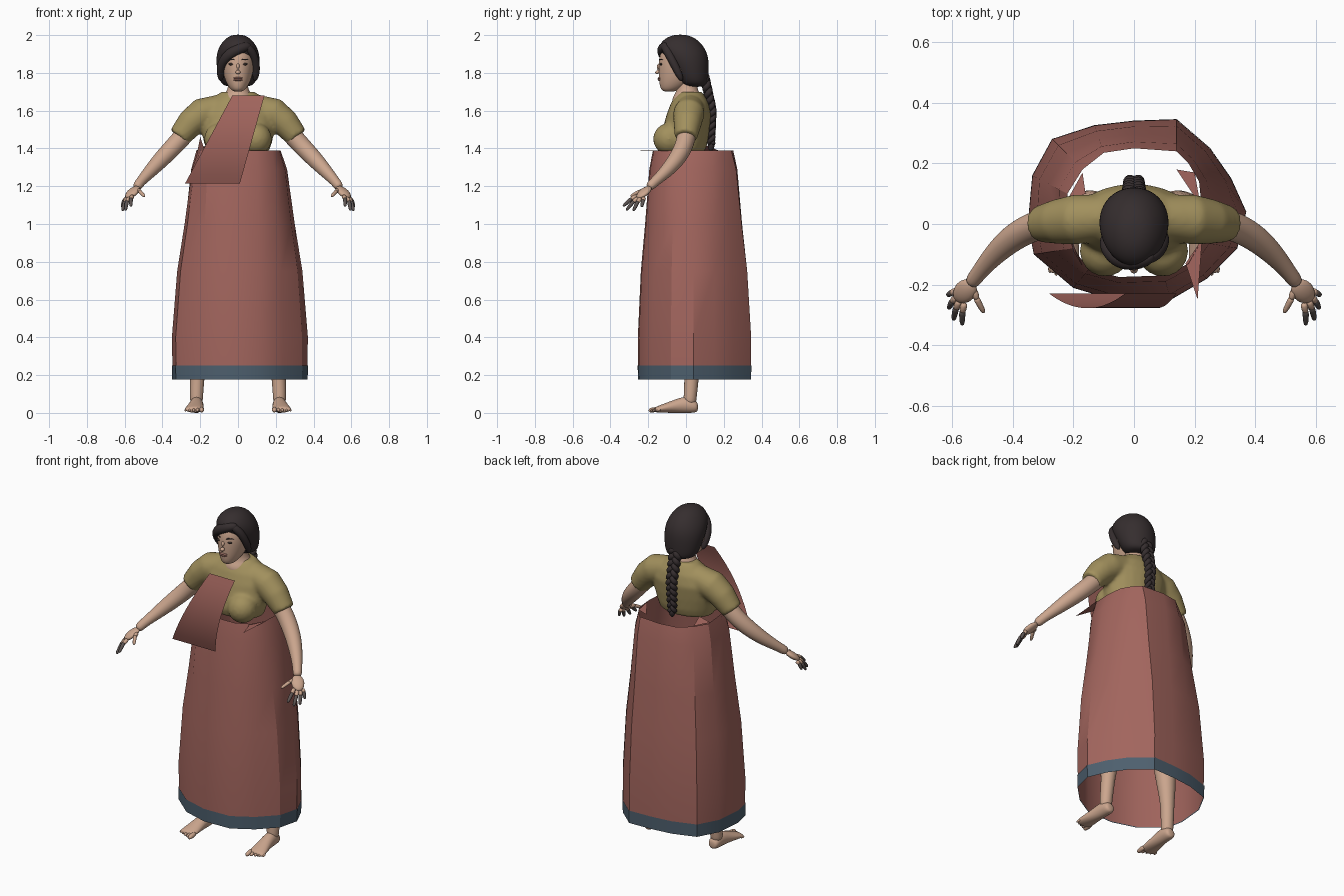
import bpy, bmesh
from math import sin, cos, pi, radians
from mathutils import Vector, Matrix

cube = bpy.data.objects.get("Cube")
if cube:
    bpy.data.objects.remove(cube)


def material(name, r, g, b):
    m = bpy.data.materials.new(name)
    m.use_nodes = True
    m.diffuse_color = (r, g, b, 1)
    bsdf = m.node_tree.nodes["Principled BSDF"]
    bsdf.inputs["Base Color"].default_value = (r, g, b, 1)
    bsdf.inputs["Roughness"].default_value = 0.8
    return m


SKIN = material("skin", 0.60, 0.38, 0.27)
HAIR = material("black hair", 0.036, 0.027, 0.028)
BLOUSE = material("olive blouse", 0.36, 0.28, 0.11)
CLOTH = material("brick red cloth", 0.36, 0.13, 0.11)
BORDER = material("slate blue border", 0.075, 0.115, 0.155)
TIPS = material("dark fingertips", 0.11, 0.09, 0.085)
LIPS = material("lips", 0.42, 0.20, 0.16)
EYE = material("dark eye", 0.05, 0.035, 0.03)


def finish(name, bm, mat, mirror=False, subsurf=0, smooth=True):
    bmesh.ops.recalc_face_normals(bm, faces=bm.faces)
    me = bpy.data.meshes.new(name)
    bm.to_mesh(me)
    bm.free()
    me.materials.append(mat)
    ob = bpy.data.objects.new(name, me)
    bpy.context.collection.objects.link(ob)
    for p in me.polygons:
        p.use_smooth = smooth
    if mirror:
        ob.modifiers.new("mirror", 'MIRROR').use_mirror_merge = False
    if subsurf:
        s = ob.modifiers.new("subsurf", 'SUBSURF')
        s.levels = s.render_levels = subsurf
    return ob


def skin_rings(bm, rings, caps=True):
    """Bridge rings of points into a closed tube."""
    loops = [[bm.verts.new(p) for p in ring] for ring in rings]
    n = len(loops[0])
    for a, b in zip(loops, loops[1:]):
        for i in range(n):
            bm.faces.new((a[i], a[(i + 1) % n], b[(i + 1) % n], b[i]))
    if caps:
        bm.faces.new(loops[0])
        bm.faces.new(loops[-1])


def add_loft(bm, rings, u=(1, 0, 0), v=(0, 1, 0), n=14):
    """Rings are (x, y, z, half width, half depth)."""
    u, v = Vector(u), Vector(v)
    ang = [2 * pi * i / n for i in range(n)]
    skin_rings(bm, [[Vector(r[:3]) + u * r[3] * cos(a) + v * r[4] * sin(a)
                     for a in ang] for r in rings])


def add_tube(bm, pts, n=8):
    """Points are (x, y, z, radius)."""
    c = [Vector(p[:3]) for p in pts]
    rings = []
    for i, p in enumerate(pts):
        d = c[min(i + 1, len(c) - 1)] - c[max(i - 1, 0)]
        q = d.to_track_quat('Z', 'Y')
        rings.append([c[i] + q @ Vector((cos(2 * pi * k / n), sin(2 * pi * k / n), 0)) * p[3]
                      for k in range(n)])
    skin_rings(bm, rings)


def loft(name, rings, mat, **kw):
    bm = bmesh.new()
    add_loft(bm, rings)
    return finish(name, bm, mat, subsurf=2, **kw)


def tube(name, pts, mat, n=8, level=1, **kw):
    bm = bmesh.new()
    add_tube(bm, pts, n)
    return finish(name, bm, mat, subsurf=level, **kw)


def add_ball(bm, loc, size):
    bmesh.ops.create_uvsphere(bm, u_segments=16, v_segments=10, radius=1,
                              matrix=Matrix.Translation(loc) @ Matrix.Diagonal((*size, 1)))


def ball(name, loc, size, mat, **kw):
    bm = bmesh.new()
    add_ball(bm, loc, size)
    return finish(name, bm, mat, **kw)


# Skirt: an uneven open tube, blended between a waist outline and a hem outline
hem = [(-.35, 0), (-.335, .16), (-.27, .28), (-.13, .325), (0, .34), (.14, .345), (.25, .25),
       (.32, .15), (.37, .04), (.34, -.08), (.24, -.18), (.12, -.25), (-.05, -.255), (-.2, -.21), (-.33, -.1)]
waist = [(-.21, 0), (-.22, .1), (-.17, .18), (-.1, .235), (0, .25), (.14, .24), (.18, .2),
         (.215, .14), (.225, .04), (.22, -.06), (.18, -.13), (.1, -.17), (-.05, -.175), (-.15, -.15), (-.2, -.08)]


def outline(t, z, grow=1.0):
    return [Vector((w[0] + (h[0] - w[0]) * t, w[1] + (h[1] - w[1]) * t, z / grow)) * grow
            for w, h in zip(waist, hem)]


bm = bmesh.new()
skin_rings(bm, [outline(t, z) for t, z in
                ((0, 1.39), (.24, 1.29), (.52, 1.0), (.8, .75), (1, .4), (.97, .18))], caps=False)
skirt = finish("skirt", bm, CLOTH)
bm = bmesh.new()
skin_rings(bm, [outline(.985, .252, 1.008), outline(.97, .176, 1.008)], caps=False)
hem_border = finish("hem_border", bm, BORDER)

# Sash: a slanted panel that bows forward
bm = bmesh.new()
rows, cols, grid = 10, 4, []
for r in range(rows + 1):
    t = r / rows
    x0, x1 = -.03 - .25 * t, .14 - .13 * t
    y = -.23 - .048 * (1 - (2 * t - 1) ** 2)
    grid.append([bm.verts.new((x0 + (x1 - x0) * c / cols, y, 1.68 - .465 * t)) for c in range(cols + 1)])
for a, b in zip(grid, grid[1:]):
    for c in range(cols):
        bm.faces.new((a[c], b[c], b[c + 1], a[c + 1]))
finish("sash", bm, CLOTH)

# Loose folds of cloth at the waist
bm = bmesh.new()
for tri in (((.17, -.13, 1.385), (.225, -.05, 1.39), (.21, -.25, 1.388)),
            ((-.17, -.14, 1.37), (-.22, -.02, 1.36), (-.2, -.09, 1.46)),
            ((-.22, .08, 1.39), (-.17, .17, 1.39), (-.16, .1, 1.42)),
            ((.2, .17, 1.39), (.22, .06, 1.39), (.14, .18, 1.38))):
    bm.faces.new([bm.verts.new(p) for p in tri])
finish("waist_folds", bm, CLOTH, smooth=False)

# Blouse: torso, bust and sleeves fused into one soft surface
bm = bmesh.new()
add_loft(bm, [(0, -.01, 1.385, .165, .11), (0, -.01, 1.43, .18, .125), (0, 0, 1.5, .195, .125),
              (0, .015, 1.58, .2, .118), (0, .02, 1.64, .165, .1), (0, .022, 1.675, .12, .08),
              (0, .025, 1.70, .09, .06)], n=24)
for s in (-1, 1):
    add_ball(bm, (s * .095, -.09, 1.45), (.085, .085, .085))
    add_tube(bm, [(s * .1, .022, 1.61, .075), (s * .19, .015, 1.585, .083),
                  (s * .25, .008, 1.535, .075), (s * .312, 0, 1.46, .06)], n=20)
blouse = finish("blouse", bm, BLOUSE)
rm = blouse.modifiers.new("fuse", 'REMESH')
rm.mode, rm.voxel_size, rm.use_smooth_shade = 'VOXEL', 0.01, True
sm = blouse.modifiers.new("soften", 'SMOOTH')
sm.factor, sm.iterations = 0.5, 8

# Head and neck
loft("neck", [(0, .01, 1.61, .09, .085), (0, .008, 1.665, .088, .086), (0, .008, 1.69, .07, .066),
              (0, .005, 1.72, .052, .055), (0, 0, 1.80, .05, .055)], SKIN)
loft("head", [(0, -.09, 1.70, .02, .025), (0, -.08, 1.712, .042, .056), (0, -.055, 1.75, .066, .09),
              (0, -.04, 1.80, .082, .108), (0, -.035, 1.86, .09, .114), (0, -.03, 1.92, .085, .106),
              (0, -.025, 1.96, .05, .07)], SKIN)
tube("nose", [(0, -.138, 1.85, .009), (0, -.15, 1.825, .012), (0, -.156, 1.808, .017),
              (0, -.144, 1.797, .014)], SKIN, level=2)
ball("ears", (.088, -.03, 1.83), (.01, .018, .028), SKIN, mirror=True)
ball("eyes", (.036, -.132, 1.846), (.015, .008, .006), EYE, mirror=True)
tube("eyebrows", [(.016, -.143, 1.868, .003), (.036, -.137, 1.873, .004), (.058, -.12, 1.868, .002)],
     HAIR, mirror=True)
for name, z in (("upper_lip", 1.772), ("lower_lip", 1.763)):
    ball(name, (0, -.14, z), (.025, .01, .006), LIPS)

# Hair cap, swept fringe and braid
loft("hair_cap", [(0, .05, 1.725, .06, .05), (0, .042, 1.745, .095, .078), (0, .03, 1.79, .109, .093),
                  (0, .01, 1.85, .119, .115), (0, -.008, 1.90, .117, .126), (0, -.027, 1.945, .1, .122),
                  (0, -.03, 1.985, .066, .083), (0, -.03, 2.003, .025, .03)], HAIR)
tube("fringe_right", [(.07, -.1, 1.945, .02), (.02, -.125, 1.935, .03), (-.04, -.125, 1.905, .032),
                      (-.078, -.095, 1.865, .03), (-.095, -.06, 1.81, .025), (-.09, -.03, 1.755, .012)],
     HAIR, n=10, level=2)
tube("fringe_left", [(.03, -.12, 1.95, .02), (.07, -.1, 1.92, .026), (.092, -.075, 1.87, .023),
                     (.098, -.045, 1.81, .023), (.09, -.02, 1.755, .012)], HAIR, n=10, level=2)
steps = 48
for k in range(3):
    pts = []
    for i in range(steps + 1):
        t = i / steps
        a = 2 * pi * (3.5 * t + k / 3)
        size = 1 - .35 * t
        pts.append((.027 * size * sin(a), .095 + .05 * min(1, t * 2) - .012 * t + .013 * sin(2 * a),
                    1.79 - .37 * t, .021 * size))
    tube("braid_strand_%d" % (k + 1), pts, HAIR)
tube("braid_end", [(0, .134, 1.435, .017), (0, .133, 1.41, .022), (0, .131, 1.385, .008)], HAIR, level=2)

# Arms and hands
tube("arms", [(.2, .015, 1.565, .055), (.3, .003, 1.455, .052), (.36, -.02, 1.39, .05),
              (.42, -.06, 1.328, .045), (.475, -.115, 1.268, .035), (.518, -.168, 1.222, .026),
              (.54, -.2, 1.19, .027)], SKIN, n=12, level=2, mirror=True)
bm = bmesh.new()
add_ball(bm, (0, 0, 0), (.036, .052, .018))
bm.transform(Matrix.Translation((.558, -.222, 1.168))
             @ Vector((.55, -.6, -.58)).to_track_quat('Y', 'Z').to_matrix().to_4x4())
finish("palms", bm, SKIN, mirror=True)
fingers = {"index": ((.56, -.26, 1.15), (.567, -.335, 1.092)),
           "middle": ((.576, -.253, 1.14), (.596, -.318, 1.07)),
           "ring": ((.586, -.24, 1.138), (.612, -.28, 1.068)),
           "little": ((.588, -.222, 1.14), (.615, -.235, 1.088)),
           "thumb": ((.53, -.215, 1.18), (.494, -.295, 1.145))}
for name, (a, b) in fingers.items():
    a, b = Vector(a), Vector(b)
    m = a.lerp(b, .45) + Vector((.004, 0, .006))
    tip = SKIN if name == "thumb" else TIPS
    tube(name + "_fingers", [(*a, .013), (*a.lerp(m, .5), .013), (*m, .011)], SKIN, mirror=True)
    tube(name + "_fingertips", [(*a.lerp(m, .8), .0115), (*m, .0115), (*m.lerp(b, .6), .0105), (*b, .007)],
         tip, mirror=True)

# Legs, feet and toes
tube("legs", [(.12, .03, 1.0, .09), (.16, .03, .75, .085), (.19, .025, .5, .062), (.205, .035, .35, .06),
              (.216, .03, .18, .042), (.22, .022, .09, .037), (.22, .02, .04, .036)],
     SKIN, n=12, level=2, mirror=True)
bm = bmesh.new()
add_loft(bm, [(.218, .064, .03, .02, .02), (.218, .05, .034, .034, .034), (.219, .005, .045, .037, .047),
              (.222, -.05, .037, .04, .038), (.228, -.11, .026, .049, .026), (.232, -.15, .019, .051, .018),
              (.233, -.165, .016, .045, .012)], v=(0, 0, 1))
finish("feet", bm, SKIN, mirror=True, subsurf=2)
for i in range(5):
    r = .015 if i == 0 else .011 - .0007 * i
    x = .192 + .021 * i
    y = -.187 + .009 * i
    tube("toes_%d" % (i + 1), [(x, -.135, .02, r), (x, y + .02, .017, r), (x + .002, y - .013, .012, r * .85)],
         SKIN, mirror=True)

# Keep the cloth's angular folds crisp
for ob in bpy.context.selected_objects:
    ob.select_set(False)
for ob in (skirt, hem_border):
    ob.select_set(True)
    bpy.context.view_layer.objects.active = ob
bpy.ops.object.shade_smooth_by_angle(angle=radians(30))
